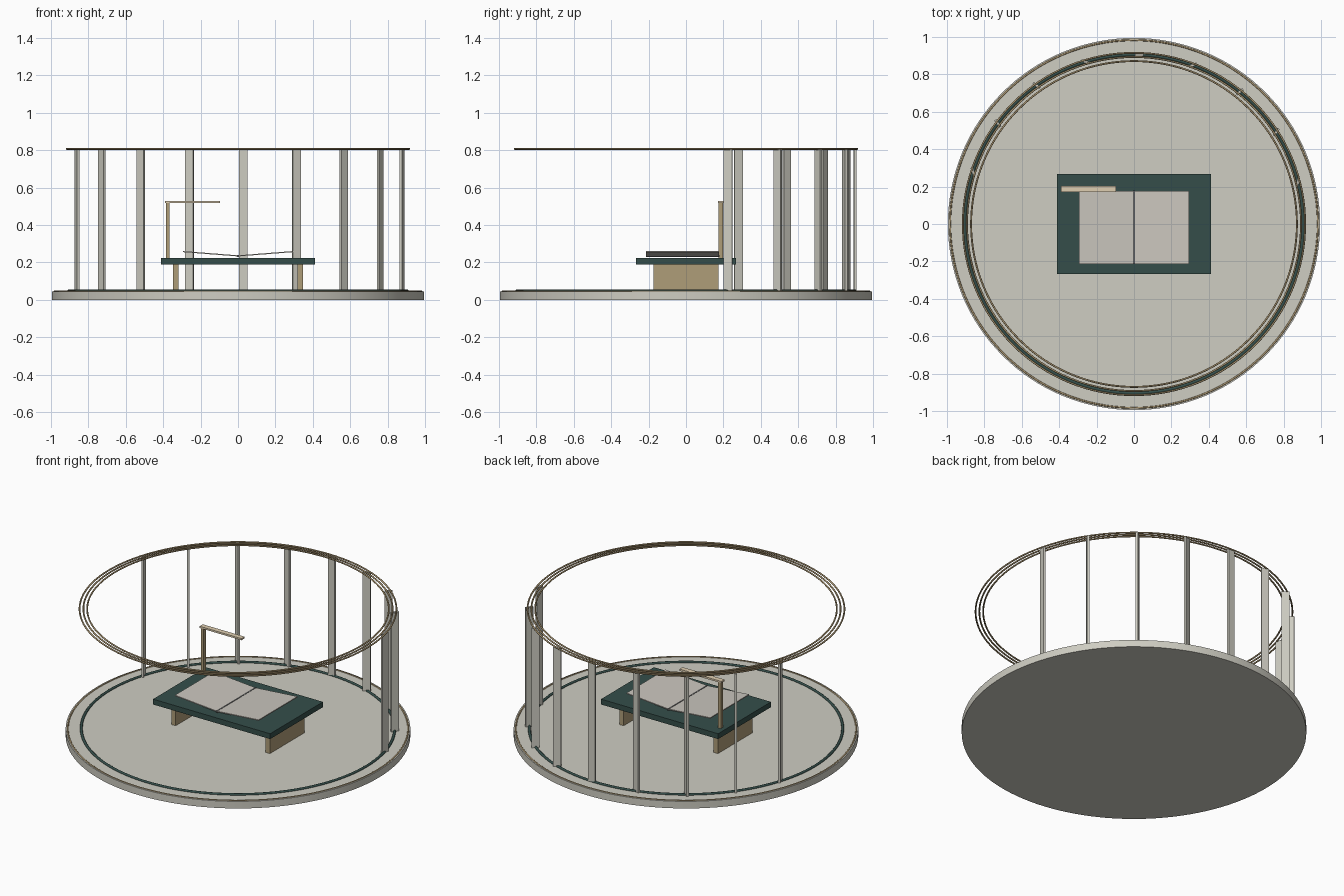
import bpy
from math import pi, cos, sin, atan2, hypot

cube = bpy.data.objects.get("Cube")
if cube:
    bpy.data.objects.remove(cube, do_unlink=True)


def material(name, rgb):
    m = bpy.data.materials.new(name)
    m.use_nodes = True
    m.diffuse_color = (*rgb, 1)
    m.node_tree.nodes["Principled BSDF"].inputs["Base Color"].default_value = (*rgb, 1)
    return m


stone = material("pale stone", (0.62, 0.61, 0.54))
paper = material("paper", (0.60, 0.57, 0.52))
teal = material("dark teal", (0.035, 0.076, 0.068))
wood = material("tan wood", (0.43, 0.34, 0.19))
brass = material("brass", (0.40, 0.30, 0.16))
cream = material("warm cream", (0.74, 0.62, 0.44))
grey = material("dark grey", (0.12, 0.12, 0.12))


def finish(name, mat):
    obj = bpy.context.object
    obj.name = name
    obj.data.materials.append(mat)
    return obj


def box(name, mat, center, size, rot=(0, 0, 0)):
    bpy.ops.mesh.primitive_cube_add(size=1, location=center, rotation=rot)
    obj = finish(name, mat)
    obj.scale = size
    return obj


def ring(name, mat, radius, tube, z):
    bpy.ops.mesh.primitive_torus_add(major_radius=radius, minor_radius=tube,
                                     major_segments=128, minor_segments=10,
                                     location=(0, 0, z))
    finish(name, mat)
    bpy.ops.object.shade_smooth()


# Round floor with its inlaid rings
bpy.ops.mesh.primitive_cylinder_add(vertices=128, radius=0.995, depth=0.045,
                                    location=(0, 0, 0.0225))
finish("floor_disc", stone)
bpy.ops.object.shade_smooth_by_angle()
ring("floor_edge_ring", brass, 0.983, 0.005, 0.044)
ring("floor_inner_ring", teal, 0.905, 0.008, 0.047)

# Overhead rings
for i, r in enumerate((0.915, 0.893, 0.871)):
    ring(f"overhead_ring_{i + 1}", brass, r, 0.005, 0.807)

# Slats around the back, each turned against the curve
count = 9
for i in range(count):
    a = pi * (0.08 + 0.82 * i / (count - 1))
    box(f"slat_{i + 1}", stone, (0.905 * cos(a), 0.905 * sin(a), 0.425),
        (0.014, 0.046, 0.76), (0, 0, -a))

# Table
box("table_top", teal, (0, 0, 0.207), (0.825, 0.532, 0.034))
for side, s in (("left", 1), ("right", -1)):
    box(f"table_leg_{side}", wood, (s * 0.332, 0, 0.118), (0.03, 0.35, 0.146))

# Open book: two tilted pages and a spine
half, low, high = 0.295, 0.235, 0.258
tilt = atan2(high - low, half)
for side, s in (("left", 1), ("right", -1)):
    box(f"page_{side}", paper, (s * half / 2, -0.018, (low + high) / 2),
        (hypot(half, high - low), 0.39, 0.006), (0, -s * tilt, 0))
box("book_spine", grey, (0, -0.018, 0.234), (0.009, 0.392, 0.012))

# Reading lamp
box("lamp_post", wood, (-0.375, 0.187, 0.37), (0.02, 0.024, 0.294))
box("lamp_arm", cream, (-0.243, 0.187, 0.522), (0.295, 0.032, 0.011))
